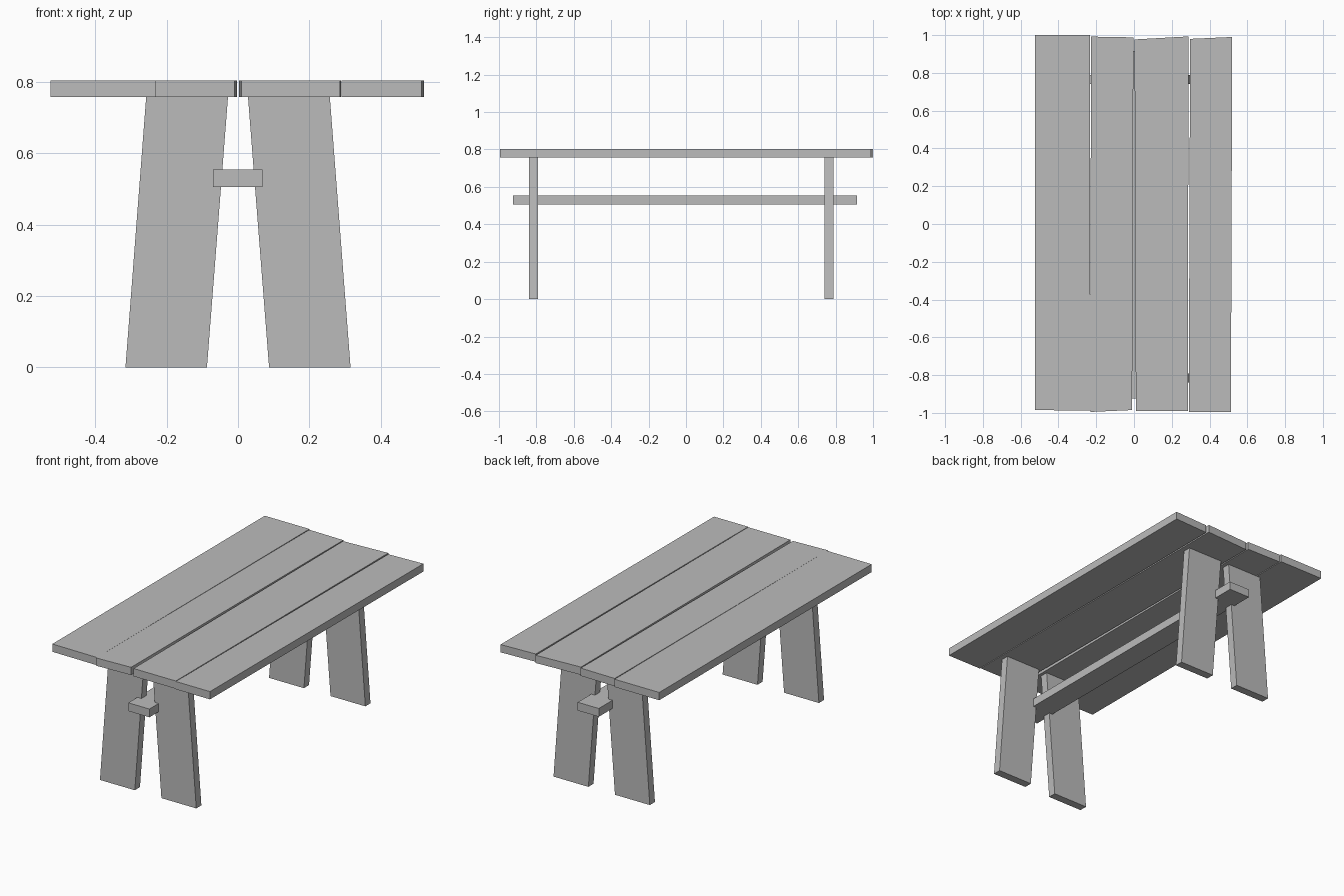
import bpy
import bmesh

cube = bpy.data.objects.get("Cube")
if cube:
    bpy.data.objects.remove(cube, do_unlink=True)

grey = bpy.data.materials.new("plain grey")
grey.use_nodes = True
COLOUR = (0.5, 0.5, 0.5, 1)
grey.diffuse_color = COLOUR
grey.node_tree.nodes["Principled BSDF"].inputs["Base Color"].default_value = COLOUR


def board(name, outline, thickness):
    """Extrude a planar outline along the thickness vector."""
    bm = bmesh.new()
    face = bm.faces.new([bm.verts.new(p) for p in outline])
    extruded = bmesh.ops.extrude_face_region(bm, geom=[face], use_keep_orig=True)
    moved = [g for g in extruded["geom"] if isinstance(g, bmesh.types.BMVert)]
    bmesh.ops.translate(bm, verts=moved, vec=thickness)
    bmesh.ops.recalc_face_normals(bm, faces=bm.faces)
    mesh = bpy.data.meshes.new(name)
    bm.to_mesh(mesh)
    bm.free()
    mesh.materials.append(grey)
    obj = bpy.data.objects.new(name, mesh)
    bpy.context.collection.objects.link(obj)
    return obj


# Tabletop planks, each slightly out of square
TOP, UNDER = 0.803, 0.757
planks = {
    "outer_right_plank": [(-0.525, -0.985), (-0.231, -0.988), (-0.233, 1), (-0.525, 1)],
    "inner_right_plank": [(-0.231, -0.995), (-0.01, -0.985), (-0.003, 0.988), (-0.228, 0.992)],
    "inner_left_plank": [(0.01, -0.99), (0.286, -0.99), (0.288, 0.993), (0.003, 0.977)],
    "outer_left_plank": [(0.29, -0.995), (0.513, -0.995), (0.52, 0.99), (0.297, 0.98)],
}
for name, corners in planks.items():
    board(name, [(x, y, UNDER) for x, y in corners], (0, 0, TOP - UNDER))

# Slanted plank legs, mirrored left to right at both ends
leg = [(0.087, 0), (0.315, 0), (0.257, UNDER), (0.028, UNDER)]
for end, y in (("front", -0.84), ("back", 0.74)):
    for side, sign in (("left", 1), ("right", -1)):
        board(f"{end}_{side}_leg", [(sign * x, y, z) for x, z in leg], (0, 0.048, 0))

# Long stretcher running through the legs
section = [(-0.07, 0.505), (0.068, 0.505), (0.068, 0.554), (-0.07, 0.554)]
board("stretcher", [(x, -0.925, z) for x, z in section], (0, 1.84, 0))
